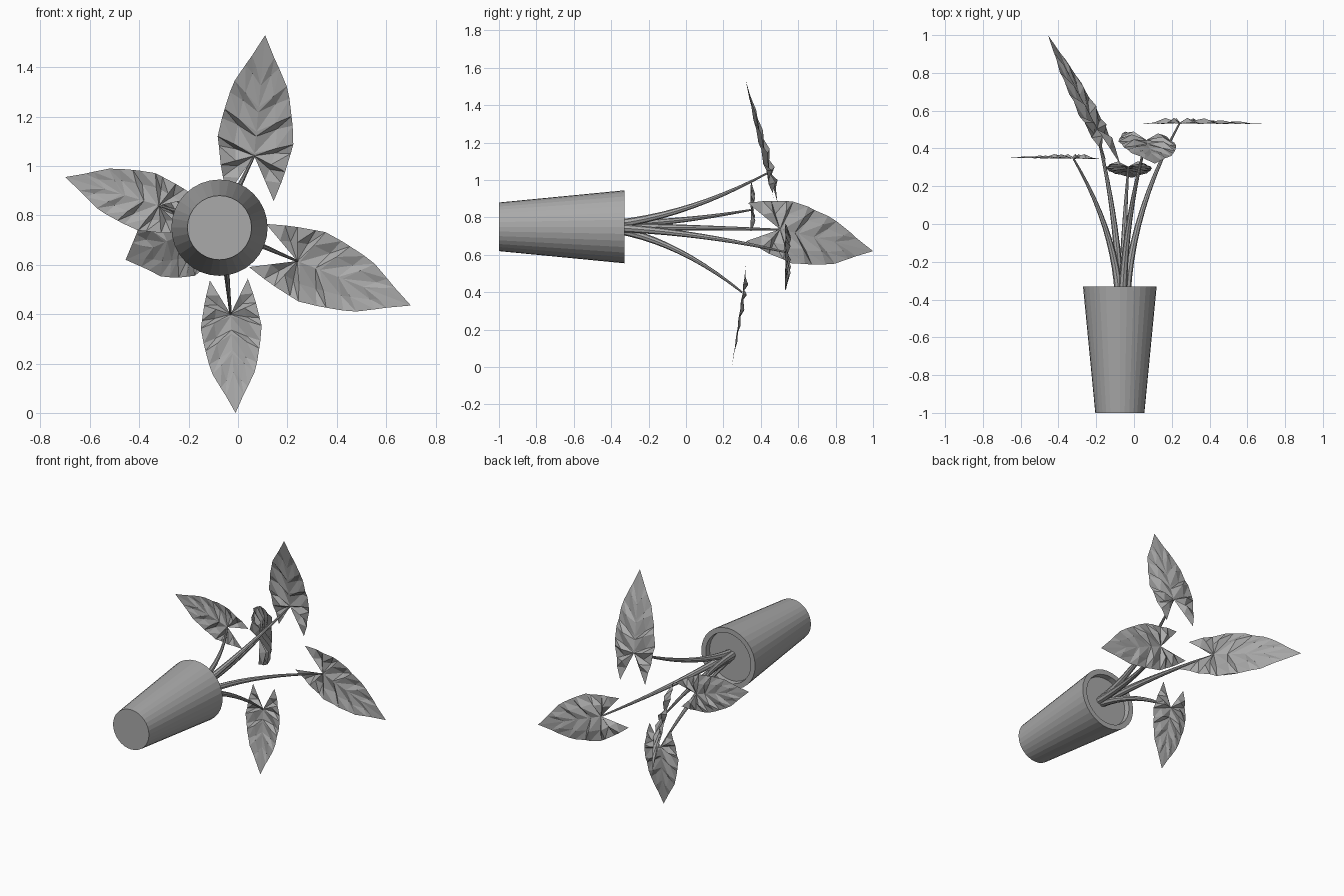
import bpy
import bmesh
import math
from mathutils import Vector

if "Cube" in bpy.data.objects:
    bpy.data.objects.remove(bpy.data.objects["Cube"], do_unlink=True)

# One plain material for the whole model
GREY = (0.4, 0.4, 0.4, 1)
grey = bpy.data.materials.new("plain grey")
grey.use_nodes = True
grey.diffuse_color = GREY
grey.node_tree.nodes["Principled BSDF"].inputs["Base Color"].default_value = GREY
grey.node_tree.nodes["Principled BSDF"].inputs["Roughness"].default_value = 0.8


def add_mesh(name, bm):
    mesh = bpy.data.meshes.new(name)
    bm.to_mesh(mesh)
    bm.free()
    mesh.materials.append(grey)
    obj = bpy.data.objects.new(name, mesh)
    bpy.context.collection.objects.link(obj)
    return obj


# Pot: profile of (radius, y) turned about the lying axis, closed by base and soil
AXIS = Vector((-0.075, 0, 0.75))
SIDES = 32
PROFILE = [(0.13, -1), (0.195, -0.33), (0.163, -0.33), (0.16, -0.365)]


def make_pot():
    bm = bmesh.new()
    rings = []
    for radius, y in PROFILE:
        ring = []
        for i in range(SIDES):
            a = 2 * math.pi * i / SIDES
            ring.append(bm.verts.new(AXIS + Vector((radius * math.cos(a), y, radius * math.sin(a)))))
        rings.append(ring)
    for low, high in zip(rings, rings[1:]):
        for i in range(SIDES):
            j = (i + 1) % SIDES
            bm.faces.new((low[i], low[j], high[j], high[i]))
    bm.faces.new(rings[0])
    bm.faces.new(rings[-1])
    bmesh.ops.recalc_face_normals(bm, faces=bm.faces)
    add_mesh("pot", bm)


# Leaf veins: (start on midrib, edge position along, edge position across, fold height)
VEINS = [
    (0, -0.35, 0.19, 0), (0, -0.2, 0.235, 0.06), (0, -0.1, 0.26, 0),
    (0, 0.05, 0.29, 0.06), (0.02, 0.13, 0.305, 0), (0.16, 0.28, 0.285, 0.055),
    (0.2, 0.36, 0.27, 0), (0.36, 0.5, 0.24, 0.035), (0.4, 0.6, 0.21, 0),
    (0.58, 0.74, 0.135, 0.022), (0.63, 0.82, 0.09, 0),
]


def make_leaf(name, base, tip, side):
    """Pleated heart-shaped blade; side points across the blade."""
    along = tip - base
    size = along.length
    along.normalize()
    across = (side - along * side.dot(along)).normalized()
    up = along.cross(across)
    if up.y < 0:
        up.negate()

    bm = bmesh.new()

    def vert(u, v, h):
        return bm.verts.new(base + size * (along * u + across * v + up * h))

    for sign in (1, -1):
        rows = []
        for start, u, v, h in VEINS:
            middle = start + (u - start) * 0.55
            rows.append((vert(start, 0, 0.01), vert(middle, sign * v * 0.55, h + 0.004),
                         vert(u, sign * v, h * 0.25)))
        end = vert(1, 0, 0)
        for a, b in zip(rows, rows[1:]):
            bm.faces.new((a[0], a[1], b[1]))
            bm.faces.new((a[0], b[1], b[0]))
            bm.faces.new((a[1], a[2], b[2]))
            bm.faces.new((a[1], b[2], b[1]))
        last = rows[-1]
        bm.faces.new((last[0], last[1], end))
        bm.faces.new((last[1], last[2], end))
    bmesh.ops.remove_doubles(bm, verts=bm.verts, dist=0.0005)
    bmesh.ops.recalc_face_normals(bm, faces=bm.faces)
    if sum(f.normal.dot(up) for f in bm.faces) < 0:
        bmesh.ops.reverse_faces(bm, faces=bm.faces)
    add_mesh(name, bm)


# Stem: tapering bevelled curve that leaves the pot straight and bends outward
def make_stem(name, root, end):
    d = end - root
    bend = root + Vector((0.12 * d.x, 0.5 * d.y, 0.2 * d.z))
    curve = bpy.data.curves.new(name, "CURVE")
    curve.dimensions = "3D"
    curve.bevel_depth = 0.023
    curve.bevel_resolution = 2
    curve.resolution_u = 10
    curve.use_fill_caps = True
    spline = curve.splines.new("BEZIER")
    spline.bezier_points.add(1)
    for point, spot, radius in zip(spline.bezier_points, (root, end), (1, 0.22)):
        point.handle_left_type = point.handle_right_type = "FREE"
        point.co = spot
        point.radius = radius
        toward = spot.lerp(bend, 2 / 3)
        point.handle_left = point.handle_right = toward
    spline.bezier_points[0].handle_left = root - (bend - root) * 0.3
    spline.bezier_points[1].handle_right = end + (end - bend) * 0.3
    curve.materials.append(grey)
    obj = bpy.data.objects.new(name, curve)
    bpy.context.collection.objects.link(obj)
    bpy.ops.object.select_all(action="DESELECT")
    obj.select_set(True)
    bpy.context.view_layer.objects.active = obj
    bpy.ops.object.convert(target="MESH")
    bpy.ops.object.shade_smooth_by_angle()


# Each plant arm: name, stem root, leaf base, leaf tip, direction across the blade
ARMS = [
    ("upper", (-0.06, -0.37, 0.765), (0.065, 0.44, 1.04), (0.11, 0.32, 1.53), (1, -0.1, 0)),
    ("right", (-0.08, -0.37, 0.76), (-0.32, 0.345, 0.84), (-0.7, 0.35, 0.955), (0, 0, 1)),
    ("left", (-0.04, -0.37, 0.745), (0.24, 0.53, 0.615), (0.7, 0.53, 0.435), (0, 0, 1)),
    ("lower", (-0.06, -0.37, 0.735), (-0.03, 0.3, 0.4), (-0.01, 0.245, 0), (1, 0, 0)),
    ("rear", (-0.075, -0.37, 0.75), (-0.2, 0.5, 0.735), (-0.455, 1, 0.62), (-0.08, -0.03, 0.3)),
]

make_pot()
for label, root, base, tip, side in ARMS:
    make_stem(label + "_stem", Vector(root), Vector(base))
    make_leaf(label + "_leaf", Vector(base), Vector(tip), Vector(side))
